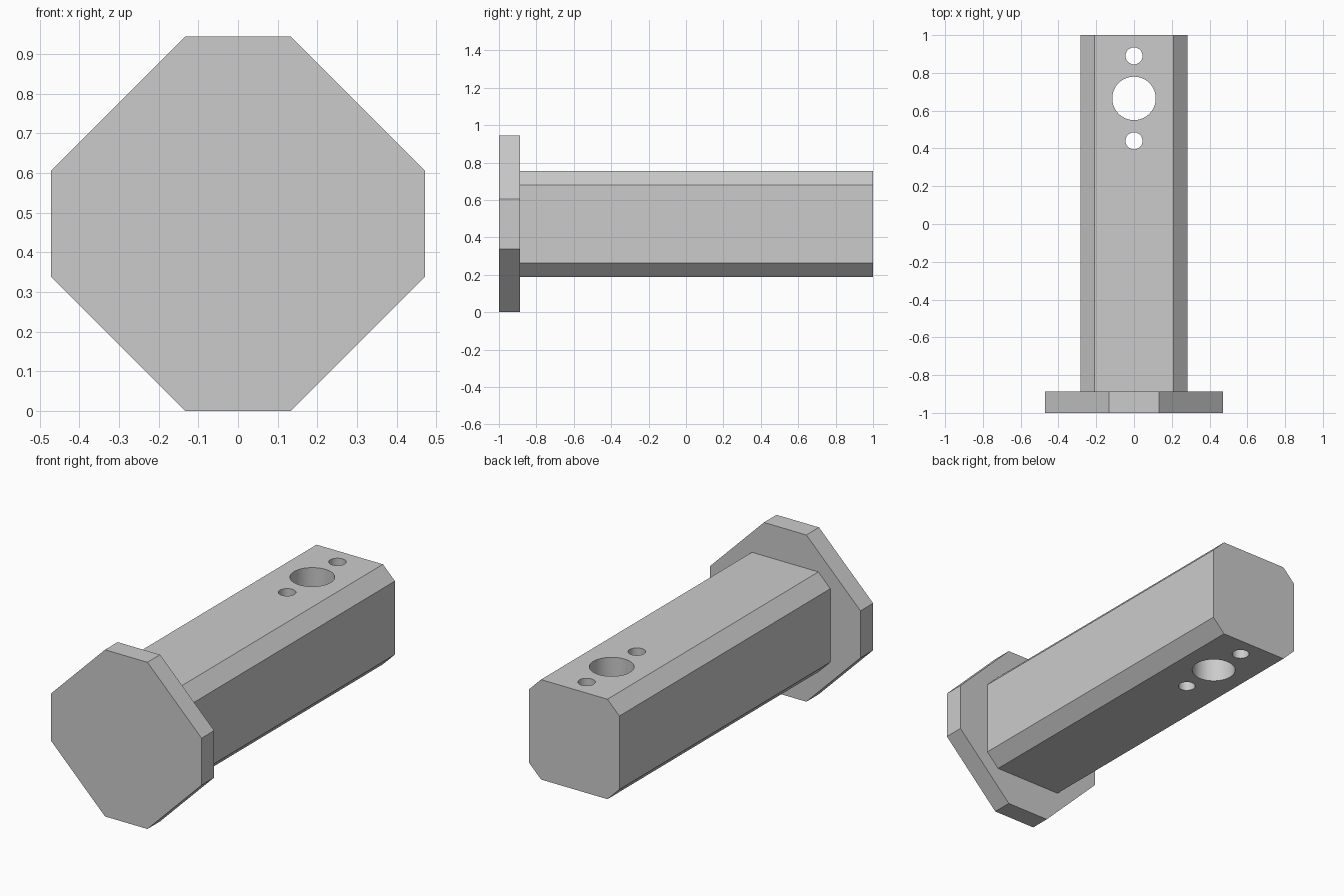
import bpy
import bmesh
import math

cube = bpy.data.objects.get("Cube")
if cube:
    bpy.data.objects.remove(cube, do_unlink=True)

grey = bpy.data.materials.new("plain_grey")
grey.use_nodes = True
colour = (0.6, 0.6, 0.6, 1)
grey.diffuse_color = colour
grey.node_tree.nodes["Principled BSDF"].inputs["Base Color"].default_value = colour

AXIS_Z = 0.472    # height of the pin's centre line
JOINT_Y = -0.887  # where the head meets the shaft


def chamfered_bar(name, half, flat, y0, y1):
    """Square bar along y with cut corners; flat is half the width of each side."""
    profile = [(flat, -half), (half, -flat), (half, flat), (flat, half),
               (-flat, half), (-half, flat), (-half, -flat), (-flat, -half)]
    bm = bmesh.new()
    face = bm.faces.new([bm.verts.new((x, y0, z + AXIS_Z)) for x, z in profile])
    ext = bmesh.ops.extrude_face_region(bm, geom=[face])
    moved = [v for v in ext["geom"] if isinstance(v, bmesh.types.BMVert)]
    bmesh.ops.translate(bm, verts=moved, vec=(0, y1 - y0, 0))
    bmesh.ops.recalc_face_normals(bm, faces=bm.faces)
    mesh = bpy.data.meshes.new(name)
    bm.to_mesh(mesh)
    bm.free()
    mesh.materials.append(grey)
    obj = bpy.data.objects.new(name, mesh)
    bpy.context.collection.objects.link(obj)
    return obj


def drill(obj, y, radius):
    """Cut a vertical round hole right through the bar."""
    bpy.ops.mesh.primitive_cylinder_add(vertices=64, radius=radius, depth=1,
                                        location=(0, y, AXIS_Z))
    cutter = bpy.context.object
    cutter.name = "hole_cutter"
    cutter.data.materials.append(grey)
    cutter.hide_render = True
    mod = obj.modifiers.new("hole", 'BOOLEAN')
    mod.operation = 'DIFFERENCE'
    mod.solver = 'EXACT'
    mod.object = cutter
    bpy.ops.object.select_all(action='DESELECT')
    obj.select_set(True)
    bpy.context.view_layer.objects.active = obj
    bpy.ops.object.modifier_apply(modifier=mod.name)
    bpy.data.objects.remove(cutter, do_unlink=True)


# Octagonal head and long chamfered shaft
chamfered_bar("head", 0.472, 0.133, -1, JOINT_Y)
shaft = chamfered_bar("shaft", 0.283, 0.208, JOINT_Y, 1)

# Large hole with a small hole on either side
for y, radius in ((0.44, 0.045), (0.665, 0.115), (0.89, 0.045)):
    drill(shaft, y, radius)

# Smooth hole walls, crisp bar edges
bpy.ops.object.shade_smooth_by_angle(angle=math.radians(30))
